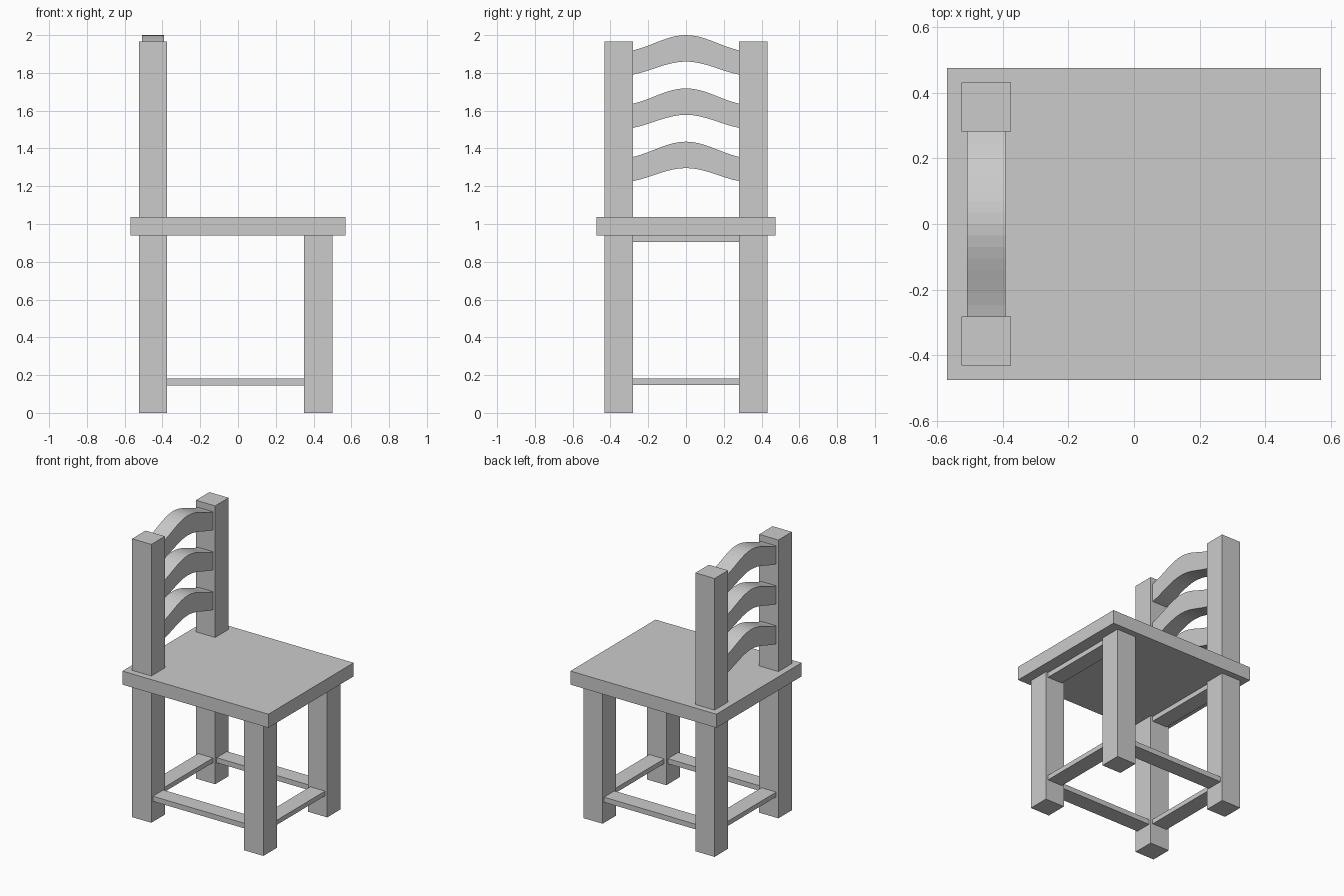
import bpy, bmesh, math

if "Cube" in bpy.data.objects:
    bpy.data.objects.remove(bpy.data.objects["Cube"])

grey = bpy.data.materials.new("plain_grey")
grey.diffuse_color = (0.6, 0.6, 0.6, 1)
grey.use_nodes = True
grey.node_tree.nodes["Principled BSDF"].inputs["Base Color"].default_value = grey.diffuse_color


def finish(name, bm):
    bmesh.ops.recalc_face_normals(bm, faces=bm.faces)
    mesh = bpy.data.meshes.new(name)
    bm.to_mesh(mesh)
    bm.free()
    mesh.materials.append(grey)
    obj = bpy.data.objects.new(name, mesh)
    bpy.context.collection.objects.link(obj)
    return obj


def box(name, x0, x1, y0, y1, z0, z1):
    bm = bmesh.new()
    bmesh.ops.create_cube(bm, size=1)
    for v in bm.verts:
        v.co = ((x0 + x1) / 2 + v.co.x * (x1 - x0),
                (y0 + y1) / 2 + v.co.y * (y1 - y0),
                (z0 + z1) / 2 + v.co.z * (z1 - z0))
    return finish(name, bm)


BACK, FRONT = -0.45, 0.425   # leg centres along x
SIDE = 0.356                 # leg centres along y
LEG, RAIL = 0.075, 0.058     # half widths
INNER = SIDE - LEG

# Seat
box("seat", -0.57, 0.57, -0.475, 0.475, 0.94, 1.036)

# Legs, back posts and side stretchers
for label, s in (("right", -1), ("left", 1)):
    y = s * SIDE
    box(f"back_leg_{label}", BACK - LEG, BACK + LEG, y - LEG, y + LEG, 0, 0.94)
    box(f"back_post_{label}", BACK - LEG, BACK + LEG, y - LEG, y + LEG, 1.036, 1.965)
    box(f"front_leg_{label}", FRONT - LEG, FRONT + LEG, y - LEG, y + LEG, 0, 0.94)
    box(f"side_stretcher_{label}", BACK + LEG, FRONT - LEG,
        y - RAIL, y + RAIL, 0.145, 0.181)

# Cross stretchers near the floor and rails under the seat
for label, x in (("back", BACK), ("front", FRONT)):
    box(f"{label}_stretcher", x - RAIL, x + RAIL, -INNER, INNER, 0.148, 0.181)
    box(f"{label}_seat_rail", x - RAIL, x + RAIL, -INNER, INNER, 0.906, 0.94)


# Arched back slats
def slat(name, top, steps=16):
    bm = bmesh.new()
    outline_top, outline_bottom = [], []
    for i in range(steps + 1):
        u = -1 + 2 * i / steps
        t = 1 - abs(u)
        rise = 0.5 * math.sin(t * math.pi / 2) + 0.25 * (1 - math.cos(t * math.pi))
        outline_top.append((u * INNER, top - 0.081 * (1 - rise)))
        outline_bottom.append((u * INNER, top - 0.14 - 0.069 * (1 - rise)))
    outline = outline_top + outline_bottom[::-1]
    face = bm.faces.new([bm.verts.new((BACK - RAIL, y, z)) for y, z in outline])
    new = bmesh.ops.extrude_face_region(bm, geom=[face])["geom"]
    bmesh.ops.translate(bm, vec=(2 * RAIL, 0, 0),
                        verts=[g for g in new if isinstance(g, bmesh.types.BMVert)])
    return finish(name, bm)


for label, top in (("upper", 2.0), ("middle", 1.718), ("lower", 1.436)):
    slat(f"{label}_back_slat", top)
